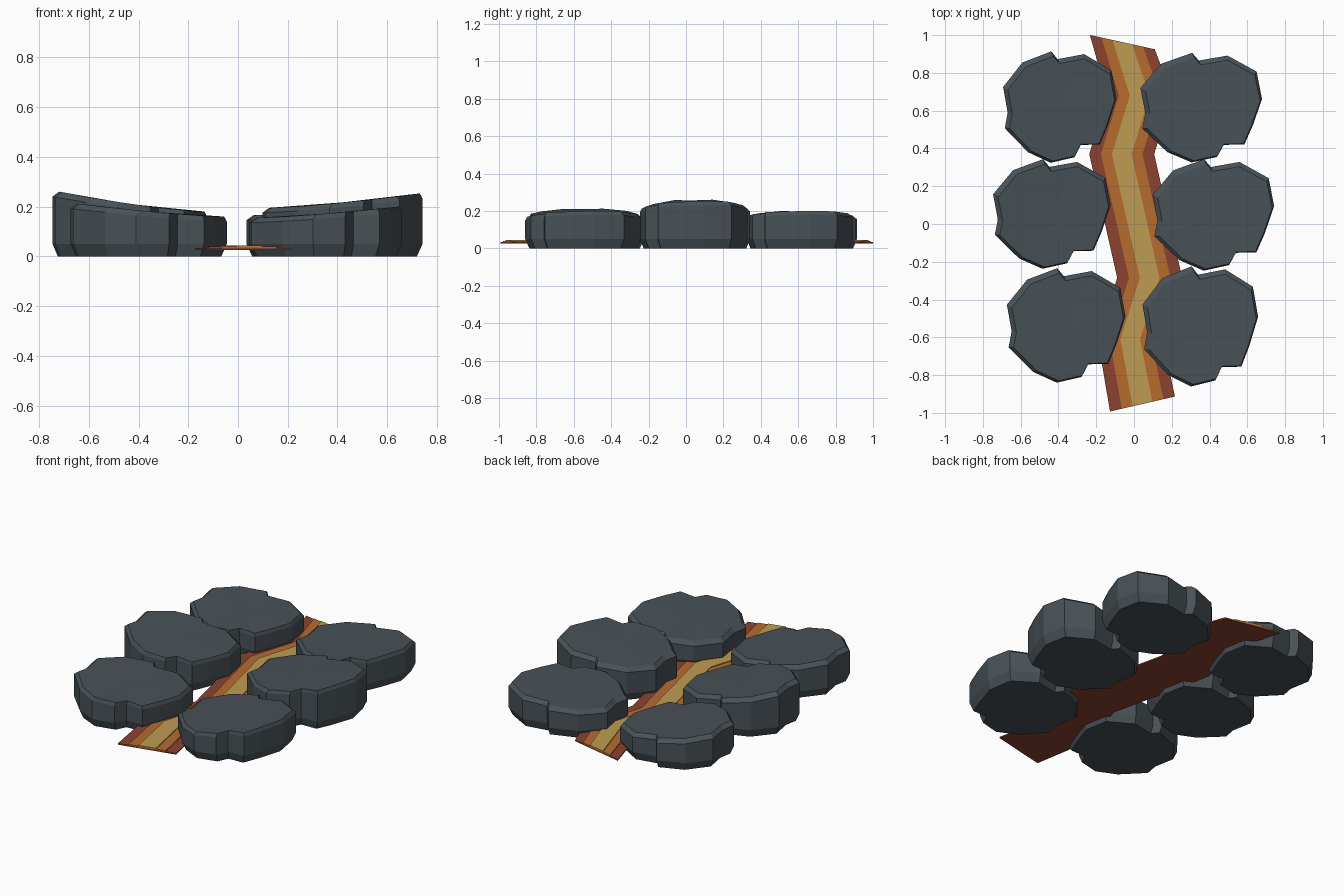
import bpy, bmesh

if "Cube" in bpy.data.objects:
    bpy.data.objects.remove(bpy.data.objects["Cube"])


def material(name, rgb):
    m = bpy.data.materials.new(name)
    m.diffuse_color = (*rgb, 1)
    m.use_nodes = True
    m.node_tree.nodes["Principled BSDF"].inputs["Base Color"].default_value = m.diffuse_color
    return m


def make_object(name, bm, mat):
    bmesh.ops.recalc_face_normals(bm, faces=bm.faces[:])
    me = bpy.data.meshes.new(name)
    bm.to_mesh(me)
    bm.free()
    me.materials.append(mat)
    ob = bpy.data.objects.new(name, me)
    bpy.context.collection.objects.link(ob)
    return ob


def bridge(bm, a, b):
    n = len(a)
    for i in range(n):
        j = (i + 1) % n
        bm.faces.new((a[i], a[j], b[j], b[i]))


# Chipped slab outline, as fractions of the half width and half depth
OUTLINE = [(-.15, 1), (-.04, .86), (.43, .95), (.91, .66), (1, .16),
           (.85, -.32), (.71, -.67), (.37, -.68), (.26, -.9), (-.16, -1),
           (-.56, -.81), (-.97, -.38), (-.92, -.1), (-1, .36), (-.66, .8)]

stone = material("basalt", (.066, .083, .095))


def slab(name, cx, cy, hx, hy, z_in, z_out):
    """Rock slab, rising from its inner side to its outer side."""
    side = 1 if cx > 0 else -1

    def top_z(u):
        return z_in + (z_out - z_in) * max(0, (side * u + 1) / 2) ** 1.4

    bm = bmesh.new()

    def ring(scale, z, shift=0):
        return [bm.verts.new((cx + hx * u * scale + shift,
                              cy + hy * v * scale - shift, z(u)))
                for u, v in OUTLINE]

    rings = [ring(.93, lambda u: 0), ring(1, lambda u: .05),
             ring(1, lambda u: top_z(u) - .02),
             ring(.94, top_z, .008)]
    for a, b in zip(rings, rings[1:]):
        bridge(bm, a, b)
    bm.faces.new(rings[0][::-1])
    # fan the slightly curved top
    top = rings[-1]
    mid = bm.verts.new((cx, cy, top_z(0)))
    for i in range(len(top)):
        bm.faces.new((top[i], top[(i + 1) % len(top)], mid))
    make_object(name, bm, stone)


# Six slabs in two columns
slab("back_left_slab", -.393, .619, .300, .295, .155, .200)
slab("middle_left_slab", -.435, .053, .311, .290, .180, .260)
slab("front_left_slab", -.359, -.537, .314, .303, .160, .212)
slab("back_right_slab", .356, .616, .322, .290, .165, .200)
slab("middle_right_slab", .420, .048, .322, .295, .195, .253)
slab("front_right_slab", .351, -.542, .306, .318, .155, .200)

# Zigzag lava path: x, y, and slope of the cross-section
PATH = [(-.062, .963, -.22), (.03, .68, 0), (-.065, .37, 0),
        (.083, -.285, 0), (-.02, -.61, 0), (.045, -.953, .23)]


def ribbon(name, half, z0, z1, mat):
    bm = bmesh.new()
    pts = [(x - half, y - s * half) for x, y, s in PATH]
    pts += [(x + half, y + s * half) for x, y, s in reversed(PATH)]
    low = [bm.verts.new((x, y, z0)) for x, y in pts]
    high = [bm.verts.new((x, y, z1)) for x, y in pts]
    bridge(bm, low, high)
    n = len(pts)
    for i in range(n // 2 - 1):
        for r in (low, high):
            bm.faces.new((r[i], r[i + 1], r[n - 2 - i], r[n - 1 - i]))
    make_object(name, bm, mat)


# Three stacked glowing layers
ribbon("lava_outer", .172, .026, .034, material("dark_red", (.26, .055, .028)))
ribbon("lava_middle", .110, .032, .039, material("orange", (.47, .15, .03)))
ribbon("lava_core", .052, .037, .044, material("yellow", (.52, .33, .085)))
